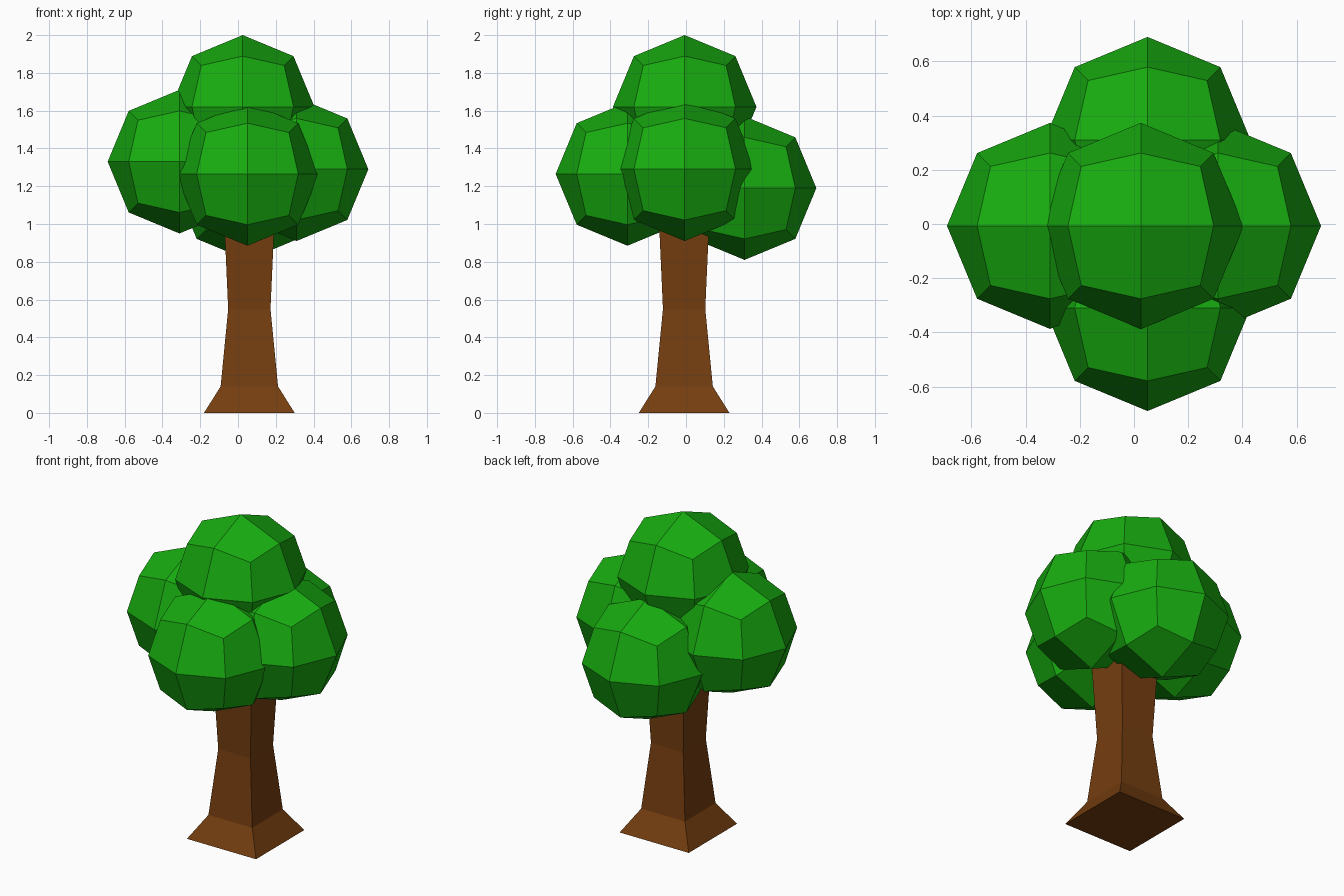
import bpy, bmesh
from mathutils import Vector

if "Cube" in bpy.data.objects:
    bpy.data.objects.remove(bpy.data.objects["Cube"])


def material(name, color):
    m = bpy.data.materials.new(name)
    m.diffuse_color = (*color, 1)
    m.use_nodes = True
    m.node_tree.nodes["Principled BSDF"].inputs["Base Color"].default_value = m.diffuse_color
    return m


def finish(name, bm, mat):
    bmesh.ops.recalc_face_normals(bm, faces=bm.faces)
    mesh = bpy.data.meshes.new(name)
    bm.to_mesh(mesh)
    bm.free()
    mesh.materials.append(mat)
    obj = bpy.data.objects.new(name, mesh)
    bpy.context.collection.objects.link(obj)
    return obj


leaf = material("leaf_green", (0.0086, 0.41, 0.005))
bark = material("bark_brown", (0.178, 0.048, 0.005))

# Trunk: square rings (height, half width) flaring at the roots
bm = bmesh.new()
rings = []
for z, h in [(0, 0.24), (0.14, 0.152), (0.55, 0.112), (0.95, 0.13), (1.15, 0.139)]:
    rings.append([bm.verts.new((0.06 + sx * h, -0.01 + sy * h, z))
                  for sx, sy in [(-1, -1), (1, -1), (1, 1), (-1, 1)]])
for lo, hi in zip(rings, rings[1:]):
    for i in range(4):
        j = (i + 1) % 4
        bm.faces.new((lo[i], lo[j], hi[j], hi[i]))
bm.faces.new(rings[0])
bm.faces.new(rings[-1])
finish("trunk", bm, bark)


# Foliage: each clump is a once-subdivided cube pushed out to a sphere
def clump(name, center, radius=0.38):
    bm = bmesh.new()
    bmesh.ops.create_cube(bm, size=2)
    bmesh.ops.subdivide_edges(bm, edges=bm.edges[:], cuts=1, use_grid_fill=True)
    for v in bm.verts:
        v.co = v.co.normalized() * radius + Vector(center)
    finish(name, bm, leaf)


clump("foliage_top", (0.025, -0.007, 1.62))
clump("foliage_front", (0.05, -0.31, 1.265))
clump("foliage_back", (0.05, 0.31, 1.19))
clump("foliage_left", (-0.31, -0.007, 1.33))
clump("foliage_right", (0.31, -0.007, 1.29))
